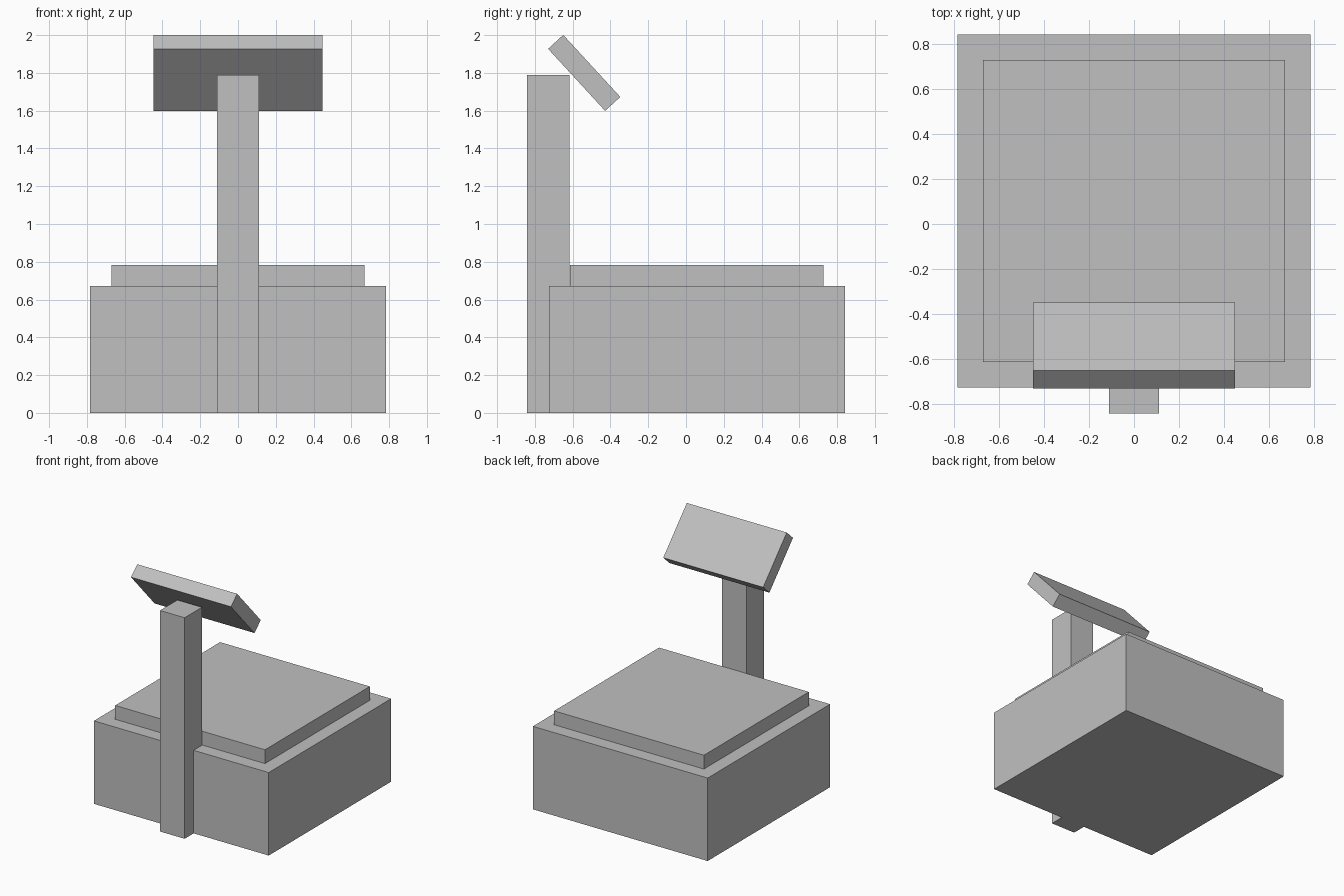
import bpy
import math

# Remove the default cube
cube = bpy.data.objects.get("Cube")
if cube:
    bpy.data.objects.remove(cube, do_unlink=True)

# Single grey material
grey = bpy.data.materials.new("plain grey")
grey.use_nodes = True
colour = (0.53, 0.53, 0.53, 1)
grey.diffuse_color = colour
grey.node_tree.nodes["Principled BSDF"].inputs["Base Color"].default_value = colour


def box(name, centre, size, tilt=0):
    """Flat-faced box, optionally tilted about the x axis."""
    bpy.ops.mesh.primitive_cube_add(size=1, location=centre)
    obj = bpy.context.object
    obj.name = name
    obj.scale = size
    bpy.ops.object.transform_apply(location=False, rotation=False, scale=True)
    obj.rotation_euler.x = math.radians(tilt)
    obj.data.materials.append(grey)
    return obj


base_height, plate_height, post_height = 0.672, 0.112, 1.79

# Body and the weighing plate on top of it
box("base", (0, 0.058, base_height / 2), (1.566, 1.566, base_height))
box("top_plate", (0, 0.058, base_height + plate_height / 2),
    (1.342, 1.342, plate_height))

# Upright post let into the front edge
box("post", (0, -0.729, post_height / 2), (0.22, 0.223, post_height))

# Tilted display panel at the head of the post
box("display_panel", (0, -0.539, 1.8), (0.895, 0.446, 0.109), tilt=-47.4)
